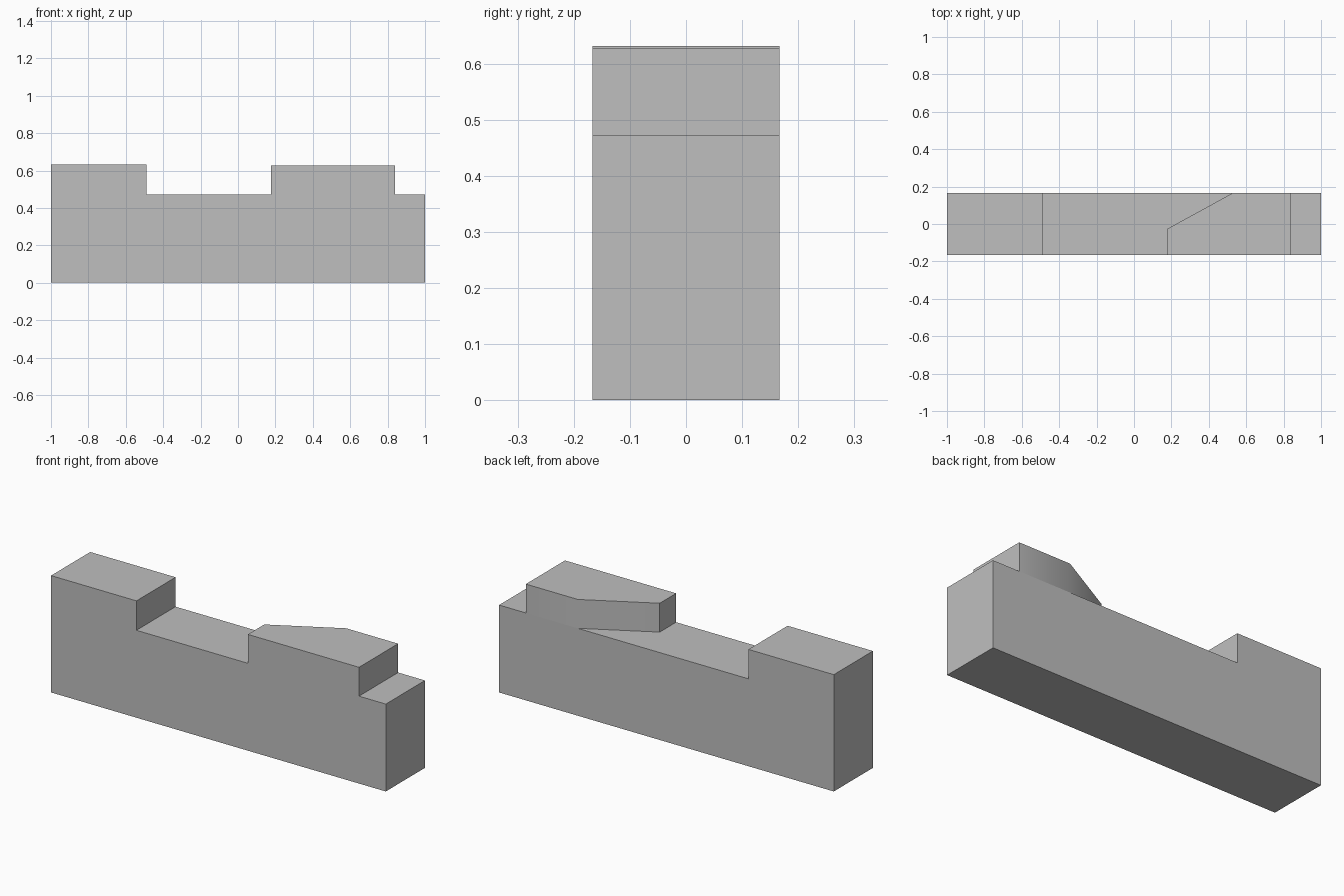
import bpy
import bmesh
from math import radians
from mathutils import Vector

if "Cube" in bpy.data.objects:
    bpy.data.objects.remove(bpy.data.objects["Cube"], do_unlink=True)

GREY = (0.52, 0.52, 0.52, 1)
mat = bpy.data.materials.new("plain grey")
mat.use_nodes = True
mat.diffuse_color = GREY
mat.node_tree.nodes["Principled BSDF"].inputs["Base Color"].default_value = GREY

DEPTH = 0.167   # half depth of the body
LEDGE = 0.472   # height of the low top surface
TOWER = 0.631
BLOCK = 0.628


def prism(name, outline, direction):
    """Extrude a flat outline along a direction into a solid."""
    bm = bmesh.new()
    face = bm.faces.new([bm.verts.new(p) for p in outline])
    ext = bmesh.ops.extrude_face_region(bm, geom=[face], use_keep_orig=True)
    verts = [g for g in ext["geom"] if isinstance(g, bmesh.types.BMVert)]
    bmesh.ops.translate(bm, verts=verts, vec=Vector(direction))
    bmesh.ops.recalc_face_normals(bm, faces=bm.faces)
    mesh = bpy.data.meshes.new(name)
    bm.to_mesh(mesh)
    bm.free()
    mesh.materials.append(mat)
    obj = bpy.data.objects.new(name, mesh)
    bpy.context.collection.objects.link(obj)
    return obj


# Long body with the raised end, as a side profile pushed through the depth
side = [(-1, 0), (1, 0), (1, LEDGE), (-0.49, LEDGE), (-0.49, TOWER), (-1, TOWER)]
prism("body", [(x, -DEPTH, z) for x, z in side], (0, 2 * DEPTH, 0))

# Raised block with its back corner cut at a slant
plan = [(0.176, -DEPTH), (0.84, -DEPTH), (0.84, DEPTH), (0.53, DEPTH), (0.176, -0.027)]
block = prism("slanted_block", [(x, y, LEDGE) for x, y in plan], (0, 0, BLOCK - LEDGE))

# Soften only the shallow bend on the back of the block
bpy.ops.object.select_all(action="DESELECT")
block.select_set(True)
bpy.context.view_layer.objects.active = block
bpy.ops.object.shade_smooth_by_angle(angle=radians(30))
